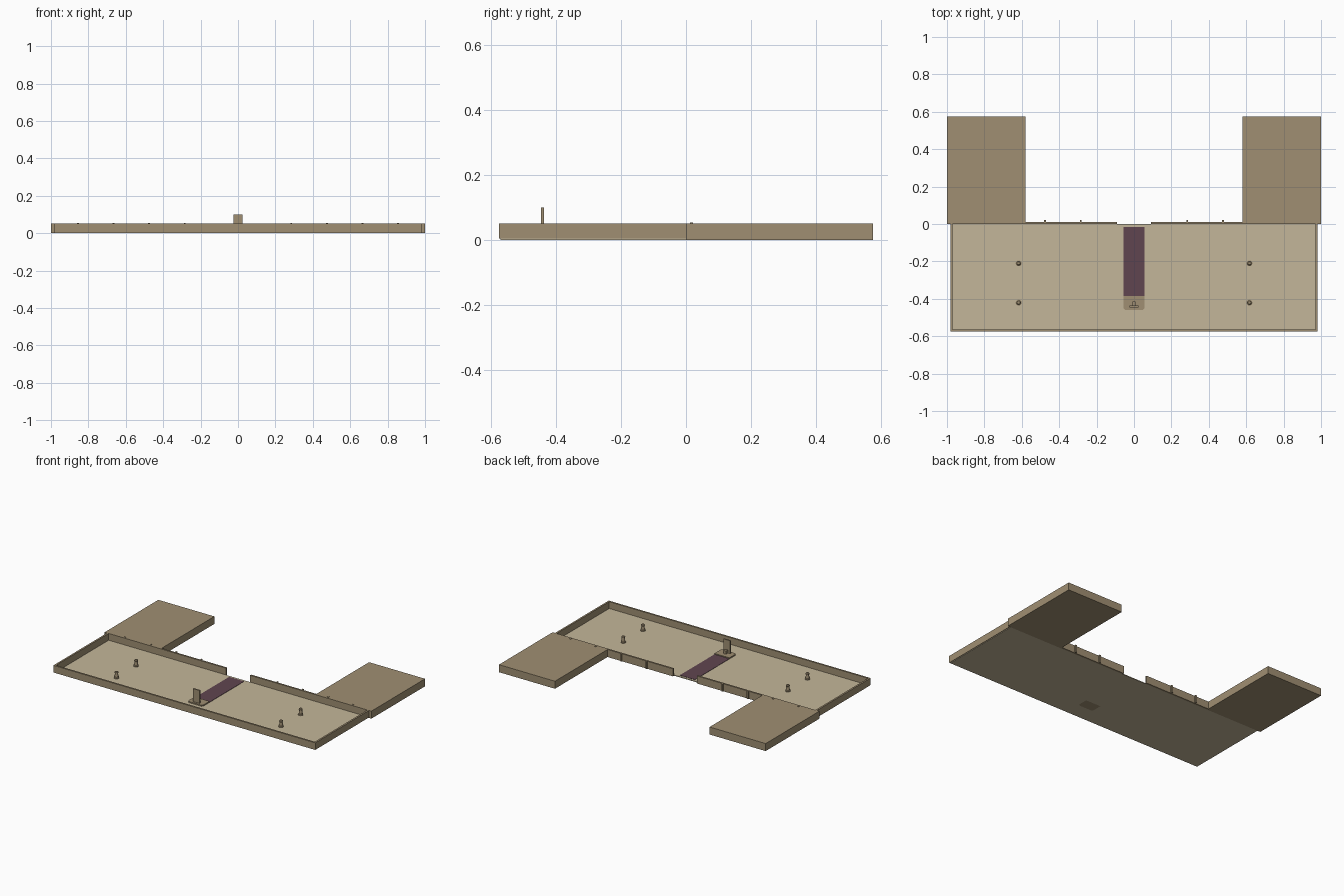
import bpy, bmesh

if "Cube" in bpy.data.objects:
    bpy.data.objects.remove(bpy.data.objects["Cube"])


def material(name, rgb):
    m = bpy.data.materials.new(name)
    m.diffuse_color = (*rgb, 1)
    m.use_nodes = True
    m.node_tree.nodes["Principled BSDF"].inputs["Base Color"].default_value = m.diffuse_color
    return m


SAND = material("sand", (0.55, 0.47, 0.32))
STONE = material("stone", (0.35, 0.275, 0.17))
PLUM = material("plum", (0.117, 0.06, 0.08))


def finish(name, bm, mat):
    bmesh.ops.recalc_face_normals(bm, faces=bm.faces[:])
    me = bpy.data.meshes.new(name)
    bm.to_mesh(me)
    bm.free()
    me.materials.append(mat)
    ob = bpy.data.objects.new(name, me)
    bpy.context.collection.objects.link(ob)
    return ob


def prism(name, outline, z0, z1, mat):
    """Extrude an xy outline from z0 to z1."""
    bm = bmesh.new()
    face = bm.faces.new([bm.verts.new((x, y, z0)) for x, y in outline])
    top = bmesh.ops.extrude_face_region(bm, geom=[face])["geom"]
    for v in top:
        if isinstance(v, bmesh.types.BMVert):
            v.co.z = z1
    return finish(name, bm, mat)


def box(name, x0, x1, y0, y1, z0, z1, mat):
    return prism(name, [(x0, y0), (x1, y0), (x1, y1), (x0, y1)], z0, z1, mat)


def lathe(name, x, y, profile, mat, n=16):
    """Stack of rings from (radius, z) pairs, capped at both ends."""
    bm = bmesh.new()
    prev = None
    for r, z in profile:
        ring = bmesh.ops.create_circle(bm, segments=n, radius=r)["verts"]
        for v in ring:
            v.co.x += x
            v.co.y += y
            v.co.z = z
        if prev:
            for i in range(n):
                j = (i + 1) % n
                bm.faces.new((prev[i], prev[j], ring[j], ring[i]))
        else:
            bm.faces.new(ring)
        prev = ring
    bm.faces.new(prev)
    return finish(name, bm, mat)


H = 0.051       # wall and wing height
FLOOR = 0.005   # floor top

# Courtyard floor
box("courtyard_floor", -0.978, 0.978, -0.57, 0.0, 0, FLOOR, SAND)

# Perimeter wall: one U-shaped piece round the front and sides
X, Y, T = 0.982, -0.575, 0.012
prism("perimeter_wall", [(-X, 0), (-X, Y), (X, Y), (X, 0), (X - T, 0),
                         (X - T, Y + T), (T - X, Y + T), (T - X, 0)],
      0.004, H, STONE)

for s, side in ((-1, "left"), (1, "right")):
    def mbox(name, a, b, *rest):
        box(f"{side}_{name}", min(s * a, s * b), max(s * a, s * b), *rest)

    # Rear wing block and the rear wall leading to the gate opening
    mbox("wing", 0.58, 1.0, 0.0, 0.575, 0, H, STONE)
    mbox("rear_wall", 0.09, 0.58, 0.0, 0.012, 0, H, STONE)

    # Buttresses along the rear line
    for i, x in enumerate((0.285, 0.475, 0.665, 0.855)):
        mbox(f"buttress_{i + 1}", x - 0.005, x + 0.005, 0.012, 0.021, 0.002, H + 0.003, STONE)

    # Tapered bollards with a foot and a cap
    for i, y in enumerate((-0.42, -0.21)):
        lathe(f"{side}_bollard_{i + 1}", s * 0.617, y,
              [(0.016, 0.003), (0.016, 0.012), (0.012, 0.014), (0.010, 0.038),
               (0.012, 0.040), (0.012, 0.045), (0.008, 0.049)], STONE)

# Carpet from the gate to the dais
box("carpet", -0.056, 0.056, -0.388, -0.015, 0.004, 0.007, PLUM)

# Dais with clipped front corners
prism("dais", [(-0.056, -0.45), (-0.048, -0.46), (0.048, -0.46), (0.056, -0.45),
               (0.056, -0.385), (-0.056, -0.385)], 0.0, 0.013, STONE)

# High-backed seat facing the gate
box("seat_back", -0.025, 0.025, -0.446, -0.437, 0.012, 0.1, STONE)
box("seat", -0.009, 0.009, -0.437, -0.415, 0.012, 0.034, STONE)
